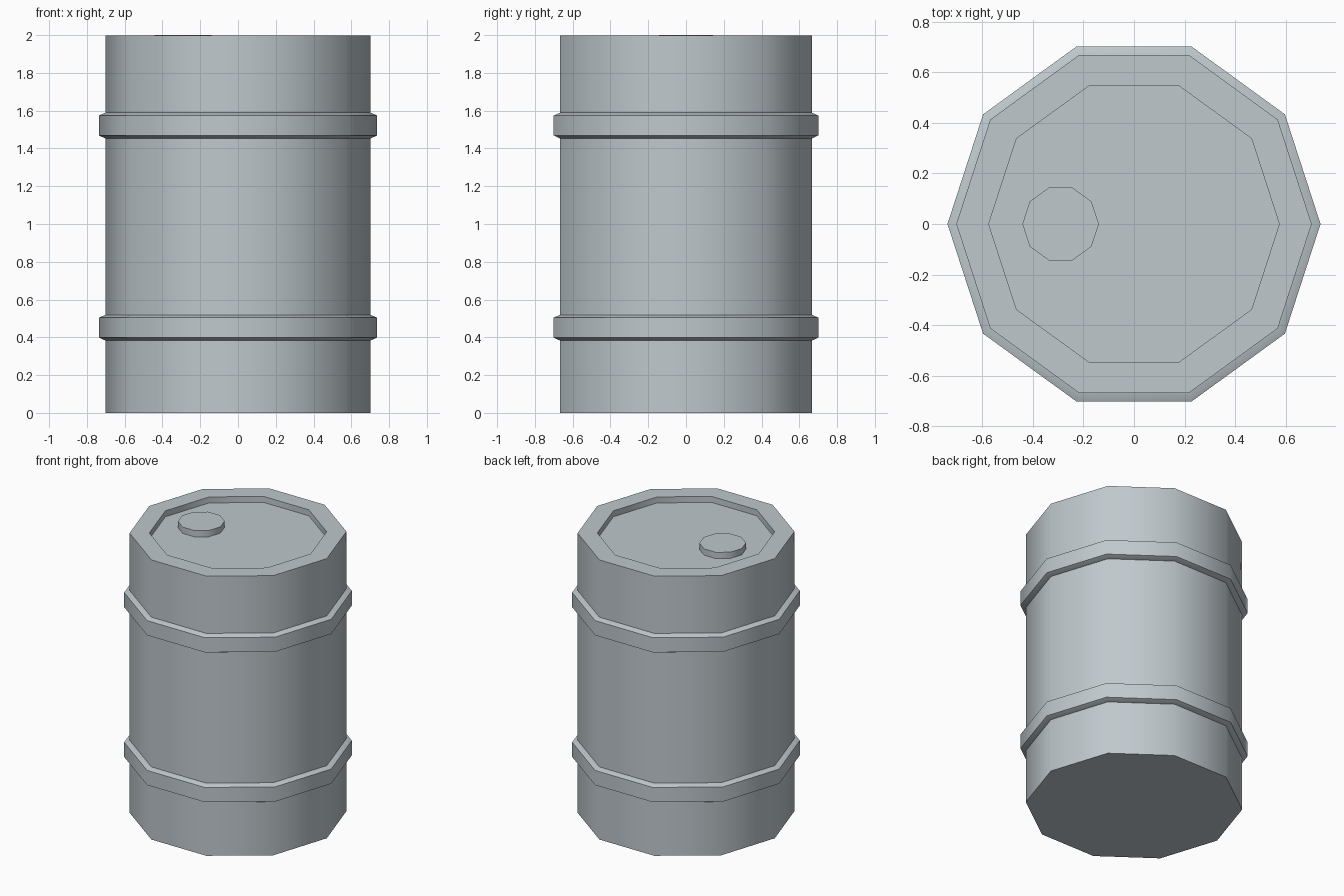
import bpy, bmesh
from math import cos, sin, pi, radians

if "Cube" in bpy.data.objects:
    bpy.data.objects.remove(bpy.data.objects["Cube"], do_unlink=True)

SIDES = 10
COLOUR = (0.52, 0.58, 0.61, 1)
steel = bpy.data.materials.new("grey steel")
steel.use_nodes = True
steel.diffuse_color = COLOUR
steel.node_tree.nodes["Principled BSDF"].inputs["Base Color"].default_value = COLOUR


def lathe(name, profile, centre_x=0, closed=False):
    """Spin (radius, z) points into a ten-sided solid; open profiles get end caps."""
    bm = bmesh.new()
    rings = [[bm.verts.new((centre_x + r * cos(2 * pi * i / SIDES), r * sin(2 * pi * i / SIDES), z))
              for i in range(SIDES)] for r, z in profile]
    pairs = list(zip(rings, rings[1:]))
    if closed:
        pairs.append((rings[-1], rings[0]))
    else:
        bm.faces.new(rings[0])
        bm.faces.new(rings[-1])
    for low, high in pairs:
        for i in range(SIDES):
            j = (i + 1) % SIDES
            bm.faces.new((low[i], low[j], high[j], high[i]))
    bmesh.ops.recalc_face_normals(bm, faces=bm.faces)
    mesh = bpy.data.meshes.new(name)
    bm.to_mesh(mesh)
    bm.free()
    mesh.materials.append(steel)
    obj = bpy.data.objects.new(name, mesh)
    bpy.context.collection.objects.link(obj)
    bpy.ops.object.select_all(action="DESELECT")
    bpy.context.view_layer.objects.active = obj
    obj.select_set(True)
    bpy.ops.object.shade_smooth_by_angle(angle=radians(40))
    return obj


# Drum body with a raised rim and recessed lid
RADIUS, RIM, LID_Z = 0.702, 0.574, 1.955
lathe("drum_body", [(RADIUS, 0), (RADIUS, 1.998), (RIM, 1.998), (RIM, LID_Z)])

# Bevelled hoops around the body
for name, z in (("lower_hoop", 0.383), ("upper_hoop", 1.453)):
    lathe(name, [(RADIUS - 0.01, z), (RADIUS, z), (0.737, z + 0.016), (0.737, z + 0.121),
                 (RADIUS, z + 0.136), (RADIUS - 0.01, z + 0.136)], closed=True)

# Filler cap on the lid
lathe("filler_cap", [(0.151, LID_Z - 0.01), (0.151, 2)], centre_x=-0.29)
